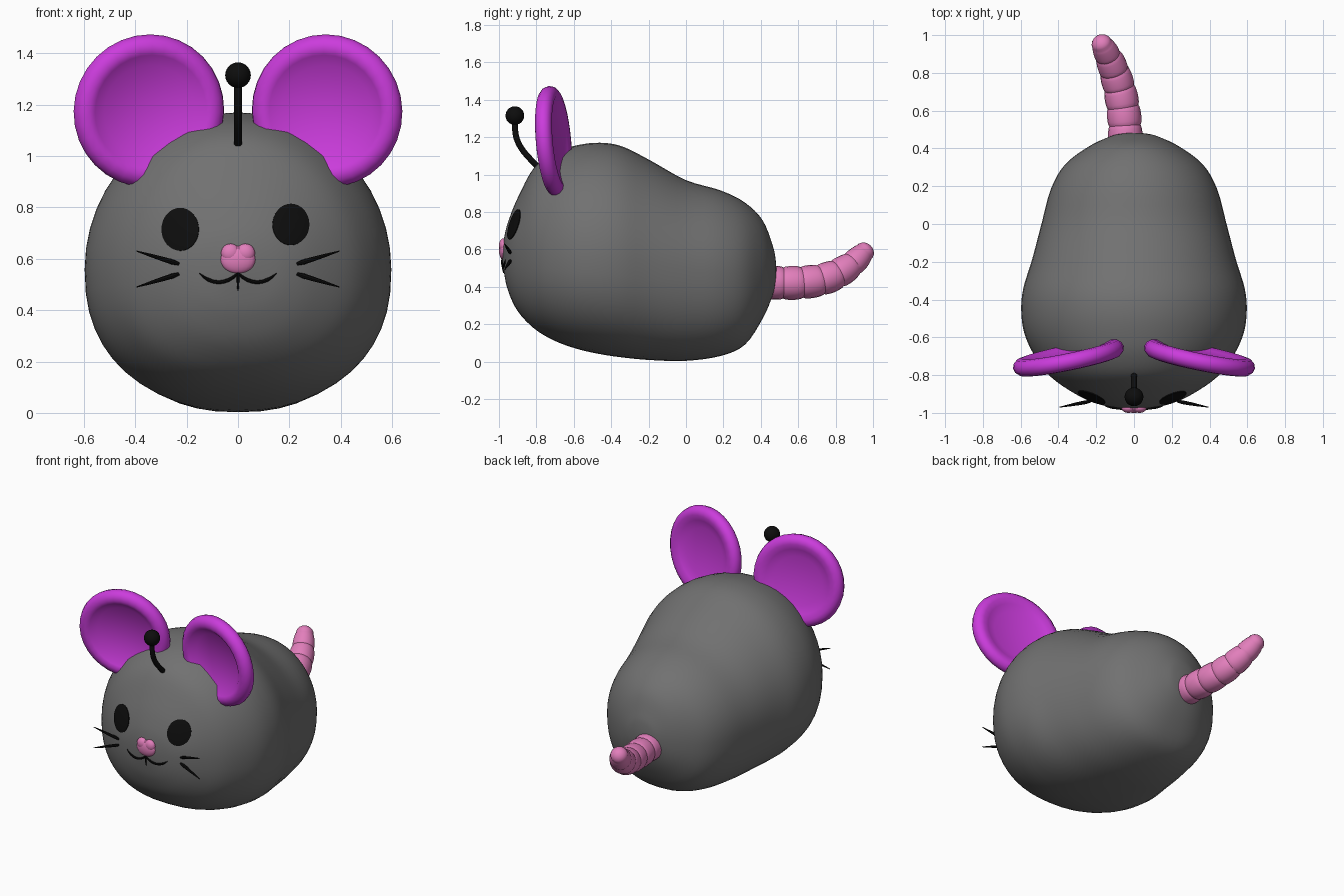
import bpy, bmesh, math
from mathutils import Vector, Matrix
from mathutils.bvhtree import BVHTree

if "Cube" in bpy.data.objects:
    bpy.data.objects.remove(bpy.data.objects["Cube"])


def material(name, rgb):
    m = bpy.data.materials.new(name)
    m.diffuse_color = (*rgb, 1)
    m.use_nodes = True
    m.node_tree.nodes["Principled BSDF"].inputs["Base Color"].default_value = m.diffuse_color
    return m


GREY = material("grey", (0.165, 0.165, 0.165))
PURPLE = material("purple", (0.60, 0.045, 0.72))
PINK = material("pink", (0.76, 0.21, 0.50))
BLACK = material("black", (0.004, 0.004, 0.004))


def finish(name, bm, mat, angle=40):
    """Clean up, smooth by angle and link a bmesh as an object."""
    bmesh.ops.remove_doubles(bm, verts=bm.verts, dist=1e-5)
    bmesh.ops.recalc_face_normals(bm, faces=bm.faces)
    for f in bm.faces:
        f.smooth = True
    for e in bm.edges:
        if len(e.link_faces) == 2 and e.calc_face_angle(0) > math.radians(angle):
            e.smooth = False
    me = bpy.data.meshes.new(name)
    bm.to_mesh(me)
    me.materials.append(mat)
    ob = bpy.data.objects.new(name, me)
    bpy.context.collection.objects.link(ob)
    return ob


def spline(pts, steps, first=None, last=None):
    """Catmull-Rom through tuples of any length."""
    p = [Vector(q) for q in pts]
    p = [Vector(first) if first else 2 * p[0] - p[1]] + p + \
        [Vector(last) if last else 2 * p[-1] - p[-2]]
    out = []
    for i in range(1, len(p) - 2):
        a, b, c, d = p[i - 1:i + 3]
        for k in range(steps):
            t = k / steps
            out.append(0.5 * (2 * b + (c - a) * t + (2 * a - 5 * b + 4 * c - d) * t * t
                              + (3 * b - a - 3 * c + d) * t ** 3))
    return out + [p[-2]]


def loft(bm, rings, caps=True):
    vs = [[bm.verts.new(co) for co in r] for r in rings]
    n = len(vs[0])
    for a, b in zip(vs, vs[1:]):
        for i in range(n):
            j = (i + 1) % n
            bm.faces.new((a[i], a[j], b[j], b[i]))
    if caps:
        bm.faces.new(vs[0])
        bm.faces.new(vs[-1])


def tube(name, pts, radii, mat, n=10, ref=(1, 0, 0), angle=40):
    pts = [Vector(p) for p in pts]
    rings = []
    for i, (p, r) in enumerate(zip(pts, radii)):
        t = (pts[min(i + 1, len(pts) - 1)] - pts[max(i - 1, 0)]).normalized()
        u = t.cross(Vector(ref)).normalized()
        v = t.cross(u)
        rings.append([p + r * (math.cos(2 * math.pi * k / n) * u + math.sin(2 * math.pi * k / n) * v)
                      for k in range(n)])
    bm = bmesh.new()
    loft(bm, rings)
    return finish(name, bm, mat, angle)


# Body: stations of y, half width, mid z, top z, bottom z
stations = [
    (-0.982, 0, .57, .57, .57), (-0.972, .10, .57, .665, .47), (-0.95, .20, .57, .75, .375),
    (-0.90, .31, .57, .875, .27), (-0.81, .44, .57, 1.04, .175), (-0.70, .525, .57, 1.12, .11),
    (-0.58, .58, .565, 1.157, .067), (-0.46, .597, .56, 1.17, .04), (-0.34, .586, .55, 1.15, .022),
    (-0.19, .54, .53, 1.075, .008), (0, .49, .50, .97, .004), (.185, .44, .48, .915, .03),
    (.315, .365, .47, .85, .09), (.41, .24, .47, .755, .23), (.462, .13, .48, .625, .35),
    (.478, .07, .48, .555, .42), (.483, 0, .48, .48, .48)]


def beyond(s):  # mirrored station past a pole keeps the end round
    y, w, m, t, b = s
    return (y, -w, m, 2 * m - t, 2 * m - b)


rings = []
for y, w, m, t, b in spline(stations, 4, beyond(stations[1]), beyond(stations[-2])):
    ring = []
    for k in range(48):
        a = 2 * math.pi * k / 48
        c, s = math.cos(a), math.sin(a)
        if s >= 0:
            ring.append((w * c, y, m + (t - m) * s))
        else:  # slightly boxier underside
            e = 2 / 2.35
            ring.append((w * math.copysign(abs(c) ** e, c), y, m - (m - b) * abs(s) ** e))
    rings.append(ring)
bm = bmesh.new()
loft(bm, rings, caps=False)
body = finish("body", bm, GREY, 80)
surface = BVHTree.FromPolygons([v.co for v in body.data.vertices],
                               [p.vertices for p in body.data.polygons])


def on_face(x, z, lift):
    """Point on the front of the body, lifted along the normal."""
    hit, nrm, _, _ = surface.ray_cast(Vector((x, -2, z)), Vector((0, 1, 0)))
    if nrm.y > 0:
        nrm = -nrm
    return hit + nrm * lift


# Ears: dished discs with a thick rim, turned slightly inward
ear_profile = [(0, -.008), (.18, -.008), (.222, -.040), (.245, -.048), (.272, -.042), (.292, -.024),
               (.299, 0), (.292, .024), (.272, .040), (.245, .044), (.21, .030), (.16, .014), (0, .010)]
for side, label in ((-1, "left"), (1, "right")):
    bm = bmesh.new()
    loft(bm, [[(r * math.cos(2 * math.pi * k / 32), y, r * math.sin(2 * math.pi * k / 32))
               for k in range(32)] for r, y in ear_profile], caps=False)
    bm.transform(Matrix.Translation((side * .347, -.707, 1.176))
                 @ Matrix.Rotation(-side * math.radians(11.5), 4, 'Z')
                 @ Matrix.Rotation(math.radians(5), 4, 'X'))
    finish(label + "_ear", bm, PURPLE)

# Antenna with ball
path = spline([(0, -.78, 1.03), (0, -.83, 1.08), (0, -.88, 1.14), (0, -.91, 1.21), (0, -.915, 1.31)], 5)
tube("antenna_stalk", path, [.016] * len(path), BLACK)
bm = bmesh.new()
bmesh.ops.create_uvsphere(bm, u_segments=20, v_segments=12, radius=.05)
bm.transform(Matrix.Translation((0, -.915, 1.315)))
finish("antenna_ball", bm, BLACK)

# Eyes: thin plates that follow the face
for label, cx, cz, w, h in (("left", -.224, .714, .072, .083), ("right", .205, .733, .071, .080)):
    bm = bmesh.new()
    shape = [(f, lift) for f, lift in ((1, -.003), (1, .005), (.8, .007), (.5, .007), (.2, .007))]
    loft(bm, [[on_face(cx + w * f * math.cos(2 * math.pi * k / 32),
                       cz + h * f * math.sin(2 * math.pi * k / 32), lift) for k in range(32)]
              for f, lift in shape])
    finish(label + "_eye", bm, BLACK)

# Nose: two lobes over a rounded base
bm = bmesh.new()
for x, z, rx, rz in ((-.029, .622, .037, .037), (.029, .622, .037, .037), (0, .596, .068, .054)):
    bmesh.ops.create_uvsphere(bm, u_segments=20, v_segments=12, radius=1,
                              matrix=Matrix.Translation((x, -.975, z)) @ Matrix.Diagonal((rx, .025, rz, 1)))
finish("nose", bm, PINK)

# Mouth: two arcs and a short centre line
taper = [.002, .005, .007, .007, .007, .007, .007, .006, .005]
for side, label in ((-1, "left"), (1, "right")):
    pts = []
    for i in range(9):
        x = .15 * (1 - i / 8)
        z = .509 + .034 * ((x - .075) / .075) ** 2
        pts.append(on_face(side * x, z, .003))
    tube(label + "_mouth_arc", pts, taper, BLACK, 8, (0, 1, 0))
tube("mouth_line", [on_face(0, .545 - .07 * i / 4, .003) for i in range(5)],
     [.006, .006, .005, .004, .002], BLACK, 8)

# Whiskers: tapering spikes standing off the cheeks
for side, label in ((-1, "left"), (1, "right")):
    for pos, z0, z1 in (("upper", .580, .630), ("lower", .541, .490)):
        a = on_face(side * .23, z0, 0)
        b = Vector((side * .395, -.97, z1))
        tube(f"{label}_{pos}_whisker", [a.lerp(b, t) for t in (0, .15, .4, .7, 1)],
             [.006, .010, .009, .006, .002], BLACK, 8, (0, 0, 1))

# Tail: curved tube of bulging segments with a round tip (x, y, z, radius)
tail = spline([(-.045, .42, .425, .090), (-.048, .52, .42, .090), (-.058, .62, .423, .089),
               (-.078, .72, .437, .086), (-.105, .81, .470, .081), (-.138, .89, .523, .071),
               (-.170, .952, .584, .058)], 10)
pts, radii = [], []
for i, q in enumerate(tail):
    pts.append(q.xyz)
    radii.append(q[3] * (.92 + .09 * math.sqrt(abs(math.sin(math.pi * (i % 10) / 10)))))
tip_dir = (pts[-1] - pts[-2]).normalized()
end = pts[-1].copy()
for k in range(1, 7):
    a = math.pi / 2 * k / 6
    pts.append(end + tip_dir * .05 * math.sin(a))
    radii.append(max(.055 * math.cos(a), .002))
tube("tail", pts, radii, PINK, 20, (1, 0, 0), 35)
